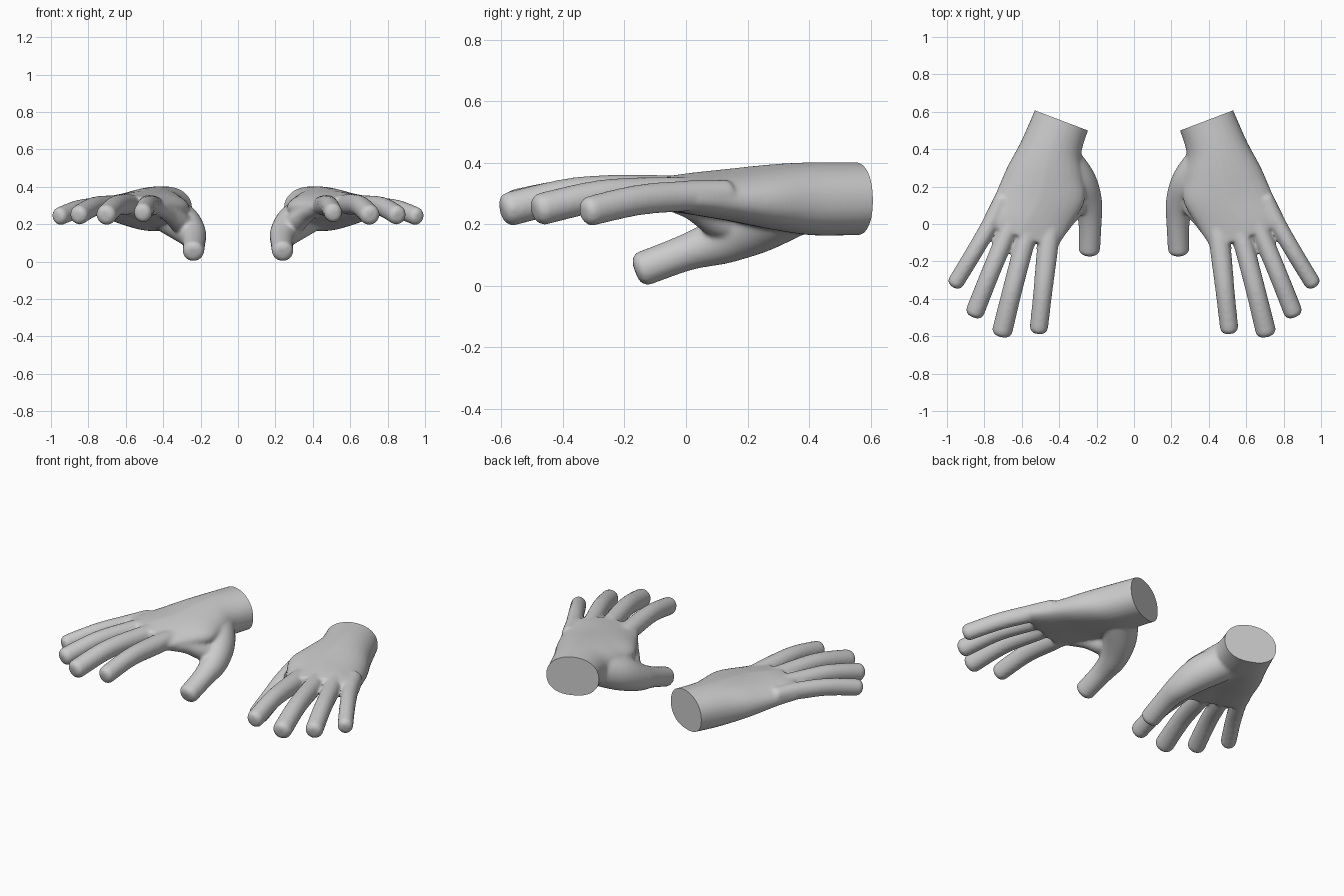
import bpy, bmesh, math
from mathutils import Vector

if "Cube" in bpy.data.objects:
    bpy.data.objects.remove(bpy.data.objects["Cube"])

SEG = 28


def bridge(bm, rings):
    """Skin a list of vertex rings into a closed shell."""
    for a, b in zip(rings, rings[1:]):
        for i in range(SEG):
            j = (i + 1) % SEG
            bm.faces.new((a[i], a[j], b[j], b[i]))
    bm.faces.new(rings[0][::-1])
    bm.faces.new(rings[-1])


def ring(bm, c, side, up, power=1.0):
    verts = []
    for i in range(SEG):
        t = 2 * math.pi * i / SEG
        u, v = math.cos(t), math.sin(t)
        u = math.copysign(abs(u) ** power, u)
        v = math.copysign(abs(v) ** power, v)
        verts.append(bm.verts.new(c + side * u + up * v))
    return verts


def spline(keys, steps=6):
    """Catmull-Rom through tuples of equal length."""
    k = [keys[0]] + keys + [keys[-1]]
    out = []
    for i in range(1, len(k) - 2):
        for s in range(steps):
            t = s / steps
            out.append([0.5 * (2 * b + (c - a) * t + (2 * a - 5 * b + 4 * c - d) * t * t
                               + (3 * b - a - 3 * c + d) * t ** 3)
                        for a, b, c, d in zip(*k[i - 1:i + 3])])
    return out + [list(keys[-1])]


def digit(bm, keys):
    """Round tube with a blunt tip; keys are x, y, z, half width, half height."""
    pts = spline(keys)
    d = (Vector(pts[-1][:3]) - Vector(pts[-2][:3])).normalized()
    end = pts.pop()
    for back, f in ((0.035, 1), (0.02, 0.95), (0.008, 0.8), (0.0, 0.5)):
        pts.append(list(Vector(end[:3]) - d * back) + [end[3] * f, end[4] * f])
    rings = []
    for i, p in enumerate(pts):
        if i >= len(pts) - 4:
            t = d
        else:
            t = (Vector(pts[i + 1][:3]) - Vector(pts[max(i - 1, 0)][:3])).normalized()
        side = t.cross(Vector((0, 0, 1))).normalized()
        rings.append(ring(bm, Vector(p[:3]), side * p[3], side.cross(t) * p[4]))
    bridge(bm, rings)


bm = bmesh.new()

# palm and wrist: inner edge x, y, outer edge x, y, bottom z, top z
palm = [(0.215, 0.56, 0.505, 0.67, 0.165, 0.402), (0.245, 0.50, 0.53, 0.61, 0.165, 0.402),
        (0.283, 0.37, 0.605, 0.44, 0.165, 0.402), (0.27, 0.25, 0.68, 0.30, 0.185, 0.395),
        (0.265, 0.12, 0.75, 0.14, 0.215, 0.38), (0.345, -0.02, 0.80, 0.04, 0.235, 0.367),
        (0.415, -0.135, 0.80, 0.0, 0.25, 0.355)]
rings = []
for n, (lx, ly, rx, ry, z0, z1) in enumerate(spline(palm)):
    a, b = Vector((lx, ly, 0)), Vector((rx, ry, 0))
    c = (a + b) / 2 + Vector((0, 0, (z0 + z1) / 2))
    rings.append(ring(bm, c, (b - a) / 2, Vector((0, 0, (z1 - z0) / 2)), 0.9))
    # arch the back of the hand so it drops towards the little finger
    f = min(n / 20, 1)
    for v in rings[-1]:
        u = (v.co - c).dot((b - a).normalized()) / ((b - a).length / 2)
        v.co.z -= f * (0.02 * max(u, 0) + 0.012 * max(-u, 0))
bridge(bm, rings)

# four fingers, then the thumb
digit(bm, [(0.44, 0.02, 0.30, 0.05, 0.045), (0.463, -0.14, 0.30, 0.056, 0.055),
           (0.487, -0.36, 0.298, 0.051, 0.053), (0.512, -0.585, 0.255, 0.049, 0.053)])
digit(bm, [(0.55, 0.02, 0.31, 0.05, 0.045), (0.592, -0.13, 0.306, 0.053, 0.055),
           (0.652, -0.36, 0.298, 0.053, 0.055), (0.711, -0.60, 0.243, 0.055, 0.056)])
digit(bm, [(0.63, 0.06, 0.31, 0.05, 0.045), (0.692, -0.08, 0.302, 0.05, 0.052),
           (0.775, -0.28, 0.292, 0.05, 0.052), (0.86, -0.495, 0.243, 0.051, 0.053)])
digit(bm, [(0.70, 0.14, 0.30, 0.045, 0.045), (0.768, 0.0, 0.292, 0.046, 0.05),
           (0.86, -0.16, 0.278, 0.045, 0.05), (0.967, -0.335, 0.237, 0.044, 0.049)])
digit(bm, [(0.41, 0.42, 0.28, 0.09, 0.09), (0.38, 0.34, 0.257, 0.1, 0.1),
           (0.297, 0.23, 0.205, 0.095, 0.1), (0.248, 0.12, 0.15, 0.078, 0.08),
           (0.235, 0.0, 0.108, 0.062, 0.06), (0.24, -0.165, 0.046, 0.057, 0.057)])
# web between thumb and index finger
digit(bm, [(0.30, 0.2, 0.22, 0.06, 0.06), (0.31, 0.11, 0.21, 0.06, 0.055),
           (0.37, 0.02, 0.26, 0.05, 0.045), (0.45, -0.1, 0.30, 0.04, 0.04)])

bmesh.ops.recalc_face_normals(bm, faces=bm.faces)
base = bpy.data.meshes.new("hand_shells")
bm.to_mesh(base)
bm.free()

# fuse the parts into one soft skin
tmp = bpy.data.objects.new("hand_shells", base)
bpy.context.collection.objects.link(tmp)
rm = tmp.modifiers.new("fuse", "REMESH")
rm.mode = "VOXEL"
rm.voxel_size = 0.009
sm = tmp.modifiers.new("soften", "SMOOTH")
sm.factor = 0.5
sm.iterations = 10
skin = bpy.data.meshes.new_from_object(
    tmp.evaluated_get(bpy.context.evaluated_depsgraph_get()))
bpy.data.objects.remove(tmp)

# flat cut at the wrist, then one hand per side
for name, sx in (("left_hand", 1), ("right_hand", -1)):
    bm = bmesh.new()
    bm.from_mesh(skin)
    bmesh.ops.bisect_plane(bm, geom=bm.verts[:] + bm.edges[:] + bm.faces[:],
                           plane_co=(0.387, 0.553, 0), plane_no=(-0.355, 0.935, 0),
                           clear_outer=True)
    bmesh.ops.holes_fill(bm, edges=[e for e in bm.edges if e.is_boundary], sides=0)
    for v in bm.verts:
        v.co.x *= sx
    bmesh.ops.recalc_face_normals(bm, faces=bm.faces)
    me = bpy.data.meshes.new(name)
    bm.to_mesh(me)
    bm.free()
    ob = bpy.data.objects.new(name, me)
    bpy.context.collection.objects.link(ob)
    bpy.ops.object.select_all(action="DESELECT")
    ob.select_set(True)
    bpy.context.view_layer.objects.active = ob
    bpy.ops.object.shade_smooth_by_angle(angle=math.radians(40))
